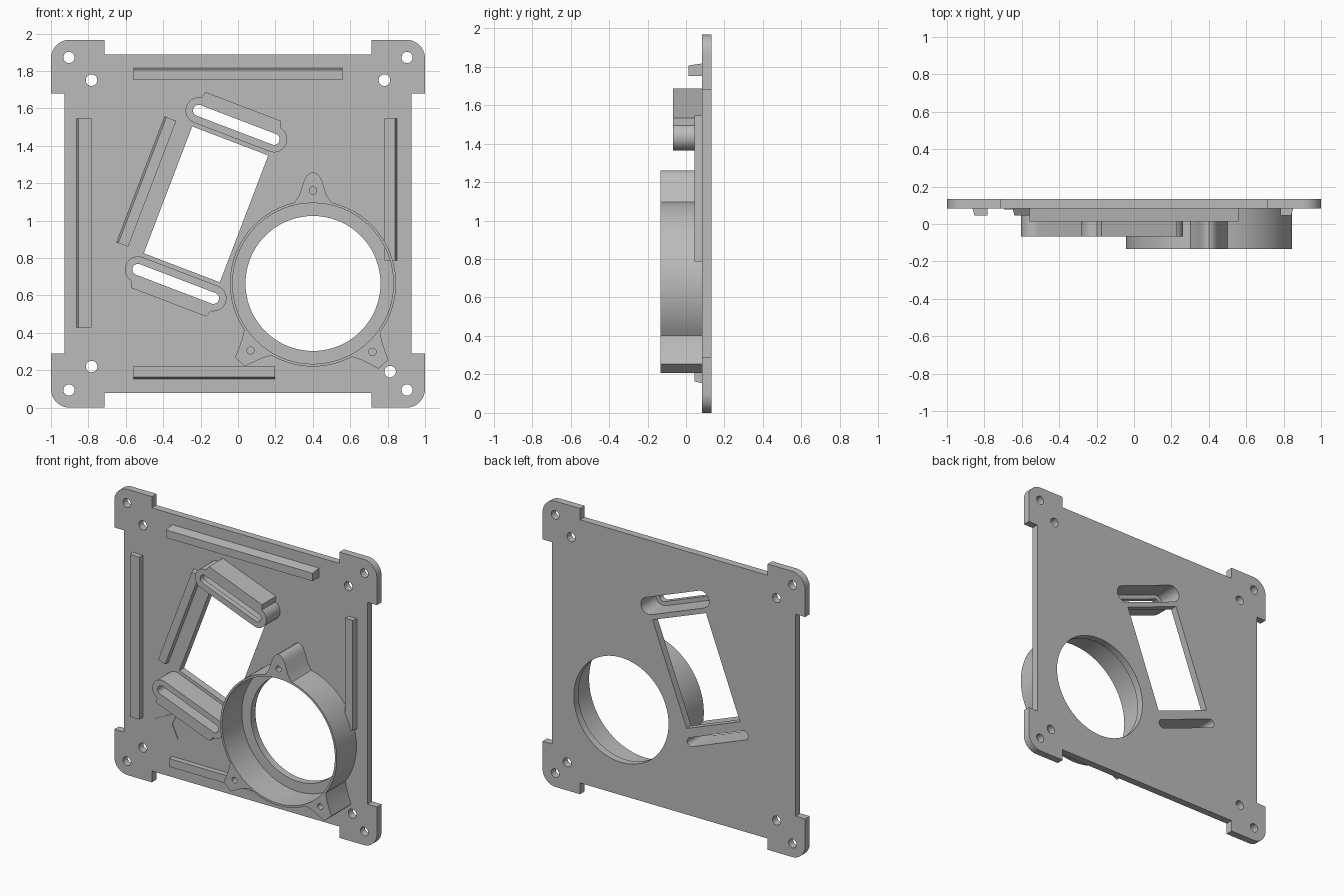
import bpy, bmesh
from math import sin, cos, pi, asin, radians
from mathutils import Matrix, Vector

cube = bpy.data.objects.get("Cube")
if cube:
    bpy.data.objects.remove(cube)

grey = bpy.data.materials.new("matte grey")
grey.use_nodes = True
GREY = (0.5, 0.5, 0.5, 1)
grey.diffuse_color = GREY
grey.node_tree.nodes["Principled BSDF"].inputs["Base Color"].default_value = GREY

BACK, FACE = 0.1325, 0.0825        # back and front of the base plate
BOSS, FLOOR, RING = -0.068, -0.03, -0.1325
MID = 0.9835                       # mid height of the plate
UPRIGHT = Matrix.Rotation(pi / 2, 4, 'X')


def finish(name, mesh):
    mesh.materials.clear()
    mesh.materials.append(grey)
    obj = bpy.data.objects.new(name, mesh)
    bpy.context.collection.objects.link(obj)
    bpy.ops.object.select_all(action='DESELECT')
    obj.select_set(True)
    bpy.context.view_layer.objects.active = obj
    bpy.ops.object.shade_smooth_by_angle(angle=radians(30))
    return obj


def slab(name, loops, back, front):
    """Extrude an outline with holes, given in x and z, between two depths."""
    curve = bpy.data.curves.new(name + " outline", 'CURVE')
    curve.dimensions = '2D'
    curve.fill_mode = 'BOTH'
    curve.extrude = (back - front) / 2
    for loop in loops:
        spline = curve.splines.new('POLY')
        spline.points.add(len(loop) - 1)
        for point, (x, z) in zip(spline.points, loop):
            point.co = (x, z, 0, 1)
        spline.use_cyclic_u = True
    temp = bpy.data.objects.new(name + " outline", curve)
    bpy.context.collection.objects.link(temp)
    graph = bpy.context.evaluated_depsgraph_get()
    mesh = bpy.data.meshes.new_from_object(temp.evaluated_get(graph))
    bpy.data.objects.remove(temp)
    bpy.data.curves.remove(curve)
    mesh.transform(Matrix.Translation((0, (back + front) / 2, 0)) @ UPRIGHT)
    bm = bmesh.new()
    bm.from_mesh(mesh)
    bmesh.ops.remove_doubles(bm, verts=bm.verts, dist=0.0001)
    bmesh.ops.recalc_face_normals(bm, faces=bm.faces)
    bm.to_mesh(mesh)
    bm.free()
    return finish(name, mesh)


def arc(cx, cz, r, start, end, n):
    return [(cx + r * cos(start + (end - start) * i / n),
             cz + r * sin(start + (end - start) * i / n)) for i in range(n + 1)]


def circle(cx, cz, r, n=24):
    return arc(cx, cz, r, 0, 2 * pi, n)[:-1]


# Tilted frame shared by the window, slots and guide bar
TILT = radians(-20.9)
WX, WZ = -0.171, 1.087


def tilted(points, flip=1):
    c, s = cos(TILT) * flip, sin(TILT) * flip
    return [(WX + u * c - v * s, WZ + u * s + v * c) for u, v in points]


HALF, SLOT_V = 0.216, 0.455


def stadium(r):
    return (arc(HALF, SLOT_V, r, -pi / 2, pi / 2, 16)
            + arc(-HALF, SLOT_V, r, pi / 2, 3 * pi / 2, 16))


def boss_outline():
    right = arc(HALF, SLOT_V, 0.07, -pi / 2, 1.4, 16) + [(HALF, SLOT_V + 0.105)]
    return right + [(-u, v) for u, v in reversed(right)]


# Base plate with four rounded corner tabs
quadrant = ([(0.714, 0.906), (0.714, MID)]
            + arc(0.9, MID - 0.1, 0.1, pi / 2, 0, 10)
            + [(1, 0.695), (0.928, 0.695)])
outline = []
for sx, sz in ((1, 1), (1, -1), (-1, -1), (-1, 1)):
    corner = [(sx * x, MID + sz * z) for x, z in quadrant]
    outline += corner if sx == sz else corner[::-1]

screw_holes = [circle(sx * 0.904, MID + sz * 0.889, 0.03)
               for sx in (-1, 1) for sz in (-1, 1)]
screw_holes += [circle(x, z, 0.031) for x, z in
                ((-0.783, 1.751), (0.783, 1.751), (-0.783, 0.22), (0.813, 0.193))]
window = tilted([(-0.2175, -0.363), (0.2175, -0.363), (0.2175, 0.363), (-0.2175, 0.363)])
CX, CZ = 0.401, 0.664
slab("base_plate", [outline, window, circle(CX, CZ, 0.361, 72),
                    tilted(stadium(0.058)), tilted(stadium(0.03), -1)] + screw_holes,
     BACK, FACE)

# Slotted bosses above and below the window; the upper one is hollow behind
slab("upper_boss_wall", [tilted(boss_outline()), tilted(stadium(0.058))], FACE, FLOOR)
slab("upper_boss_face", [tilted(boss_outline()), tilted(stadium(0.03))], FLOOR, BOSS)
slab("lower_boss", [tilted(boss_outline(), -1), tilted(stadium(0.03), -1)], FACE, BOSS)

# Round collar with three screw ears
R = 0.444
EAR = 0.1
round_tip = [(0.072, 0.475), (0.05, 0.545), (0.034, 0.575), (0.018, 0.59), (0, 0.596)]
blunt_tip = [(0.075, 0.475), (0.052, 0.53), (0.036, 0.573)]
ears = [(90, round_tip, 0.497), (227, blunt_tip, 0.49), (311, blunt_tip, 0.485)]
collar, ear_holes = [], []
spread = asin(EAR / R)
for i, (angle, tip, hole) in enumerate(ears):
    a = radians(angle)
    side = [(-t, r) for t, r in tip]
    for t, r in side + [(-t, r) for t, r in reversed(side) if t]:
        collar.append((CX + r * cos(a) - t * sin(a), CZ + r * sin(a) + t * cos(a)))
    following = radians(ears[(i + 1) % 3][0]) + (2 * pi if i == 2 else 0)
    collar += arc(CX, CZ, R, a + spread, following - spread, 28)
    ear_holes.append(circle(CX + hole * cos(a), CZ + hole * sin(a), 0.02, 16))
slab("collar", [collar, circle(CX, CZ, 0.43, 72)] + ear_holes, FACE, RING)


# Guide bars, each with a sloped outer side
def bar(name, x, z, length, width, front, angle):
    bm = bmesh.new()
    bmesh.ops.create_cube(bm, size=1)
    for v in bm.verts:
        outer_front = v.co.y > 0 and v.co.z > 0
        v.co = Vector((v.co.x * length, v.co.y * width, v.co.z * (FACE - front)))
        if outer_front:
            v.co.y -= 0.01
    place = Matrix.Translation((x, (FACE + front) / 2, z))
    bm.transform(place @ UPRIGHT @ Matrix.Rotation(angle, 4, 'Z'))
    mesh = bpy.data.meshes.new(name)
    bm.to_mesh(mesh)
    bm.free()
    finish(name, mesh)


bar("top_bar", 0, 1.784, 1.118, 0.064, 0.013, 0)
bar("bottom_bar", -0.18, 0.187, 0.757, 0.066, 0.045, pi)
bar("right_bar", -0.823, 0.987, 1.117, 0.08, 0.045, pi / 2)
bar("left_bar", 0.817, 1.166, 0.758, 0.067, 0.045, -pi / 2)
(gx, gz), = tilted([(-0.341, 0)])
bar("slanted_bar", gx, gz, 0.72, 0.066, 0.045, pi / 2 + TILT)

# Thin arrow marker
slab("arrow_marker", [[(-0.513, 0.535), (-0.695, 0.444), (-0.513, 0.353), (-0.556, 0.444)]],
     FACE, FACE - 0.005)
